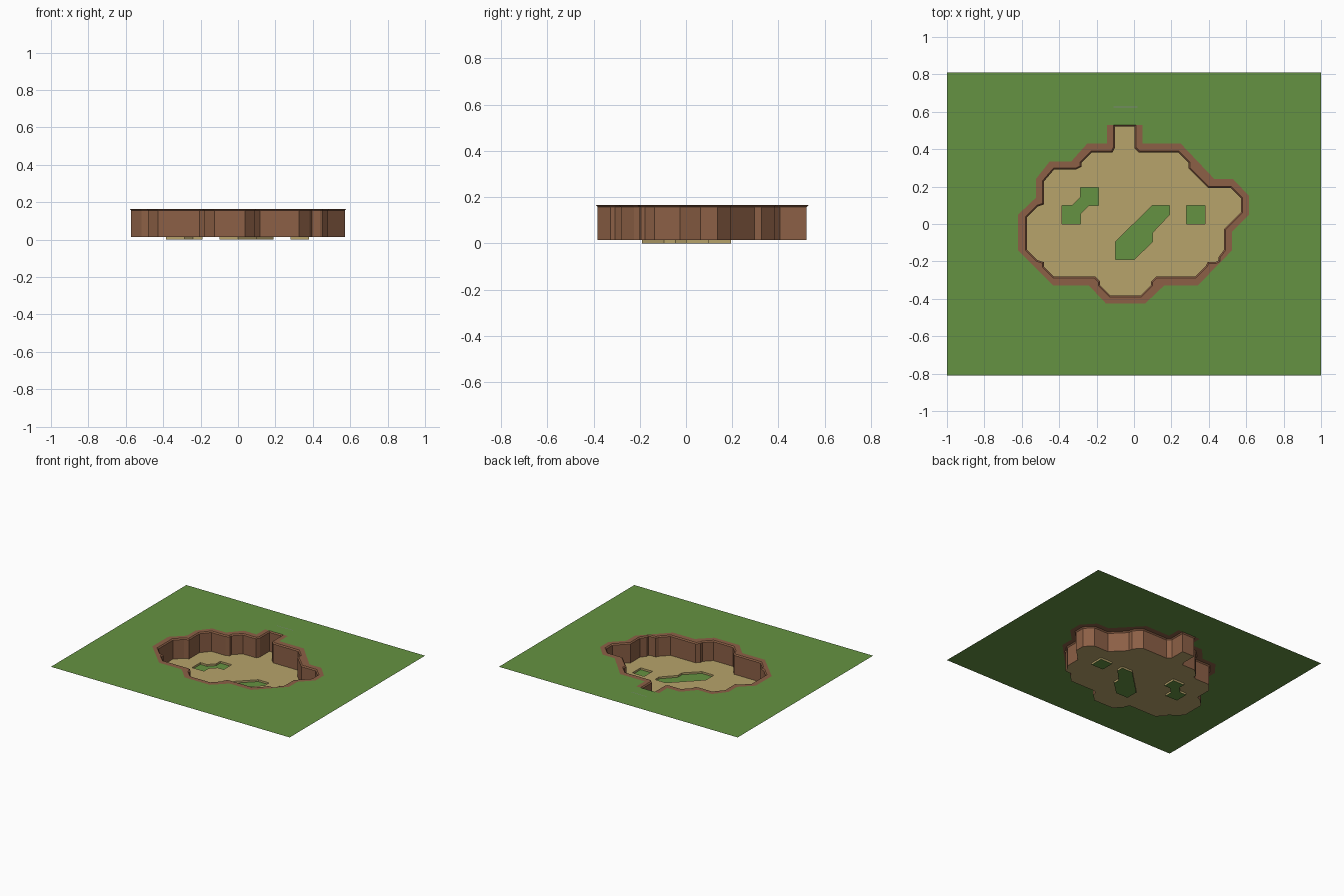
import bpy
import bmesh
from mathutils import Vector

default_cube = bpy.data.objects.get("Cube")
if default_cube:
    bpy.data.objects.remove(default_cube, do_unlink=True)


def make_material(name, colour):
    material = bpy.data.materials.new(name)
    material.use_nodes = True
    material.diffuse_color = (*colour, 1)
    shader = material.node_tree.nodes["Principled BSDF"]
    shader.inputs["Base Color"].default_value = (*colour, 1)
    shader.inputs["Roughness"].default_value = 1
    return material


grass = make_material("grass green", (0.13, 0.29, 0.054))
earth = make_material("earth brown", (0.262, 0.117, 0.061))
sand = make_material("sand tan", (0.474, 0.366, 0.147))
stone = make_material("stone grey", (0.2, 0.25, 0.18))

GROUND_Z, LIP_Z, FLOOR_Z, HOLLOW_Z = 0.165, 0.157, 0.014, 0.0


def outline(points):
    """Turn centimetre-style grid points into model units."""
    return [Vector((x / 100, y / 100)) for x, y in points]


def inset(loop, distance):
    """Move a clockwise closed loop inwards with mitred corners."""
    result = []
    for i, point in enumerate(loop):
        before = (point - loop[i - 1]).normalized()
        after = (loop[(i + 1) % len(loop)] - point).normalized()
        n1 = Vector((before.y, -before.x))
        n2 = Vector((after.y, -after.x))
        mitre = (n1 + n2) / max(1 + n1.dot(n2), 0.3)
        result.append(point + mitre * distance)
    return result


def finish(bm, name, material):
    mesh = bpy.data.meshes.new(name)
    bm.to_mesh(mesh)
    bm.free()
    mesh.materials.append(material)
    part = bpy.data.objects.new(name, mesh)
    bpy.context.collection.objects.link(part)
    return part


def flat_sheet(name, loops, z, material):
    """Fill the first loop, leaving the other loops open as holes."""
    bm = bmesh.new()
    edges = []
    for loop in loops:
        verts = [bm.verts.new((p.x, p.y, z)) for p in loop]
        for i, vert in enumerate(verts):
            edges.append(bm.edges.new((verts[i - 1], vert)))
    bmesh.ops.triangle_fill(bm, edges=edges, use_beauty=True, normal=(0, 0, 1))
    bm.normal_update()
    for face in bm.faces:
        if face.normal.z < 0:
            face.normal_flip()
    bmesh.ops.dissolve_limit(bm, angle_limit=0.01, verts=bm.verts[:], edges=bm.edges[:])
    return finish(bm, name, material)


def wall_band(name, levels, material):
    """Bridge a stack of matching clockwise loops with faces turned inwards."""
    bm = bmesh.new()
    rows = [[bm.verts.new((p.x, p.y, z)) for p in loop] for loop, z in levels]
    for upper, lower in zip(rows, rows[1:]):
        for i in range(len(upper)):
            bm.faces.new((upper[i - 1], upper[i], lower[i], lower[i - 1]))
    return finish(bm, name, material)


# Clockwise edge of the pit, from the right of its entrance to the left
pit_edge = outline([
    (1, 53), (1, 41), (3, 39), (24, 39), (30, 33), (30, 30), (40, 20),
    (52, 20), (58, 14), (58, 6), (49, -3), (49, -14), (46, -18), (46, -20),
    (44, -21), (40, -21), (39, -23), (33, -29), (12, -29), (10, -31), (10, -33),
    (4, -39), (-13, -39), (-19, -33), (-19, -31), (-21, -29), (-43, -29),
    (-49, -23), (-49, -21), (-52, -20), (-58, -14), (-58, 4), (-52, 10),
    (-49, 11), (-49, 23), (-43, 30), (-31, 30), (-29, 31), (-29, 33),
    (-23, 39), (-12, 39), (-11, 41), (-11, 53),
])

# Outer edge of the bare earth rim, in the same order
rim_edge = outline([
    (4.5, 53), (4.5, 43), (25, 43), (43, 24), (53, 24), (61.5, 15),
    (61.5, 5), (52.5, -4), (52.5, -14), (34, -33), (16, -33), (6, -42.5),
    (-15, -42.5), (-24, -33), (-43, -33), (-62, -14), (-62, 5), (-52.5, 14),
    (-52.5, 24), (-45, 33.5), (-33.5, 33.5), (-25, 43), (-14.5, 43), (-14.5, 53),
])

# Sunken grassy hollows in the pit floor, clockwise
hollows = {
    "stepped_hollow": outline([
        (-38.5, 10), (-33, 10), (-28.5, 14.5), (-28.5, 19.5), (-19, 19.5),
        (-19, 10), (-24, 10), (-28.5, 5.5), (-28.5, 0), (-38.5, 0)]),
    "long_hollow": outline([
        (-10, -9.5), (10, 10), (19, 10), (19, 5), (10, -4.5),
        (10, -9.5), (0, -19), (-10, -19)]),
    "square_hollow": outline([(28, 10), (38, 10), (38, 0), (28, 0)]),
}

# Ground with its opening, and the rim around the pit
border = outline([(-100, 81), (100, 81), (100, -81), (-100, -81)])
flat_sheet("ground", [border, rim_edge], GROUND_Z, grass)
flat_sheet("pit_rim", [rim_edge + pit_edge[::-1]], GROUND_Z, earth)

# Pit wall with a narrow sloping lip
floor_edge = inset(pit_edge, 0.008)
wall_band("pit_wall", [(pit_edge, GROUND_Z), (floor_edge, LIP_Z),
                       (floor_edge, FLOOR_Z)], earth)

# Sandy floor, with hollows let into it
flat_sheet("pit_floor", [floor_edge] + list(hollows.values()), FLOOR_Z, sand)
for name, loop in hollows.items():
    wall_band(name + "_side", [(loop, FLOOR_Z), (loop, HOLLOW_Z)], sand)
    flat_sheet(name + "_bed", [loop], HOLLOW_Z, grass)

# Thin marker strip on the ground beyond the entrance
marker = outline([(-11, 62.8), (2, 62.8), (2, 62.3), (-11, 62.3)])
flat_sheet("marker_strip", [marker], GROUND_Z + 0.0005, stone)
